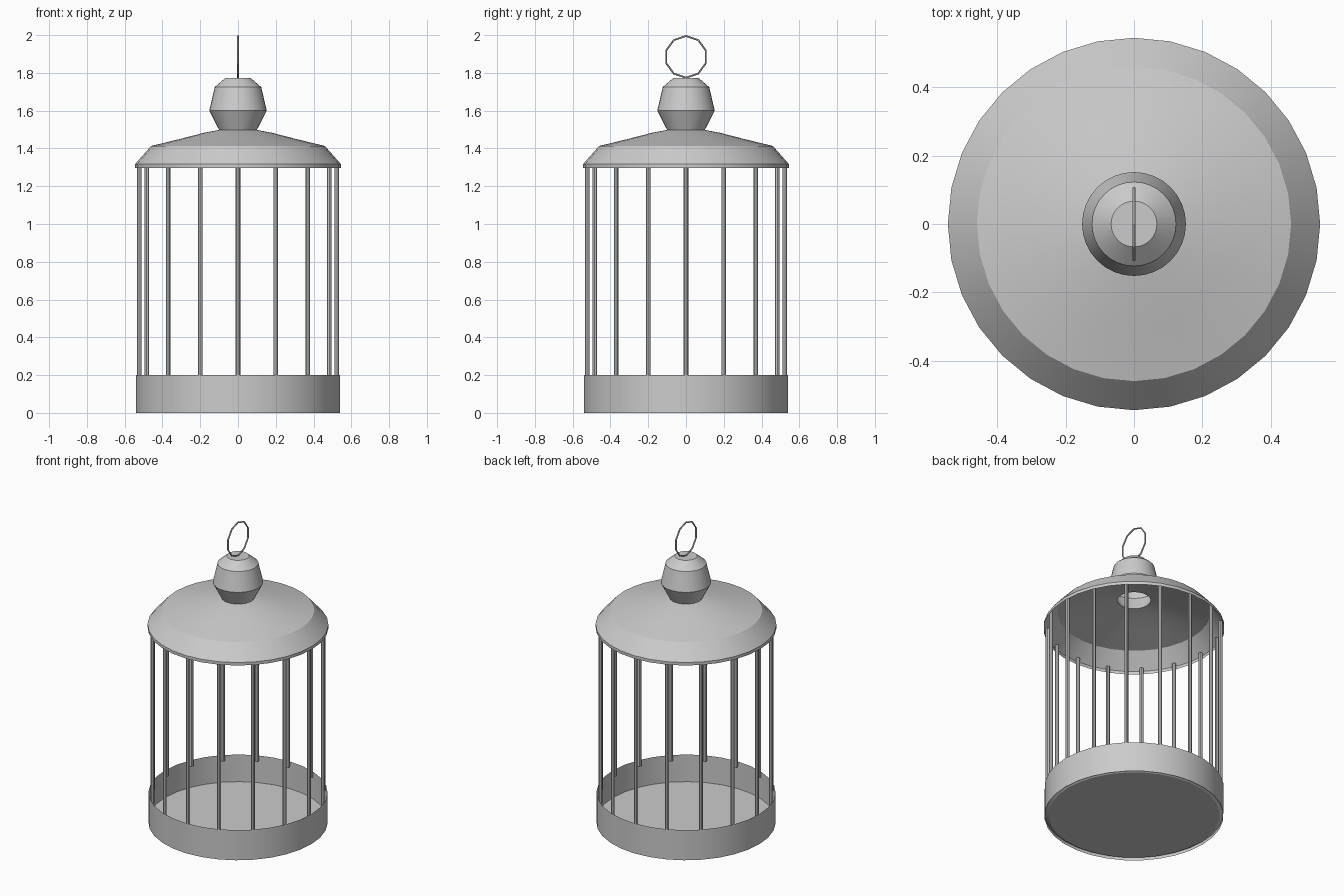
import bpy, bmesh
from math import sin, cos, pi

if "Cube" in bpy.data.objects:
    bpy.data.objects.remove(bpy.data.objects["Cube"])


def finish(name, bm):
    bmesh.ops.recalc_face_normals(bm, faces=bm.faces)
    mesh = bpy.data.meshes.new(name)
    bm.to_mesh(mesh)
    bm.free()
    obj = bpy.data.objects.new(name, mesh)
    bpy.context.collection.objects.link(obj)
    bpy.ops.object.select_all(action='DESELECT')
    obj.select_set(True)
    bpy.context.view_layer.objects.active = obj
    bpy.ops.object.shade_smooth_by_angle(angle=0.5)
    return obj


def lathe(name, profile, sides=32, cap_bottom=False, cap_top=False):
    """Revolve (radius, z) points around z."""
    bm = bmesh.new()
    rings = [[bm.verts.new((r * cos(2 * pi * i / sides), r * sin(2 * pi * i / sides), z))
              for i in range(sides)] for r, z in profile]
    for a, b in zip(rings, rings[1:]):
        for i in range(sides):
            j = (i + 1) % sides
            bm.faces.new((a[i], a[j], b[j], b[i]))
    if cap_bottom:
        bm.faces.new(rings[0][::-1])
    if cap_top:
        bm.faces.new(rings[-1])
    return finish(name, bm)


# Base tray: thin wall and a floor with a chamfered underside
lathe("base_wall", [(0.54, 0), (0.54, 0.2)])
lathe("base_floor", [(0.515, 0.005), (0.539, 0.02)], cap_bottom=True, cap_top=True)

# Roof: open underneath, with a hole below the knob
lathe("roof", [(0.545, 1.297), (0.545, 1.317), (0.46, 1.413), (0.3, 1.452),
               (0.18, 1.483), (0.1, 1.498)])

# Hollow knob
lathe("roof_knob", [(0.1, 1.498), (0.152, 1.6), (0.123, 1.725), (0.067, 1.773)],
      cap_top=True)

# Cage bars
BARS, BAR_R, Z0, Z1 = 16, 0.523, 0.17, 1.325
for k in range(BARS):
    bm = bmesh.new()
    bmesh.ops.create_cone(bm, cap_ends=True, segments=8, radius1=0.012,
                          radius2=0.012, depth=Z1 - Z0)
    a = 2 * pi * k / BARS
    bmesh.ops.translate(bm, verts=bm.verts,
                        vec=(BAR_R * cos(a), BAR_R * sin(a), (Z0 + Z1) / 2))
    finish(f"bar_{k + 1:02d}", bm)

# Ten-sided hanging ring standing in the yz plane
bm = bmesh.new()
N, M, RING_R, WIRE_R = 10, 6, 0.11, 0.005
loops = []
for i in range(N):
    a = pi / 2 + 2 * pi * i / N
    loops.append([])
    for j in range(M):
        t = 2 * pi * j / M
        r = RING_R + WIRE_R * cos(t)
        loops[i].append(bm.verts.new((WIRE_R * sin(t), r * cos(a), 1.885 + r * sin(a))))
for i in range(N):
    p, q = loops[i], loops[(i + 1) % N]
    for j in range(M):
        bm.faces.new((p[j], p[(j + 1) % M], q[(j + 1) % M], q[j]))
finish("hanging_ring", bm)
